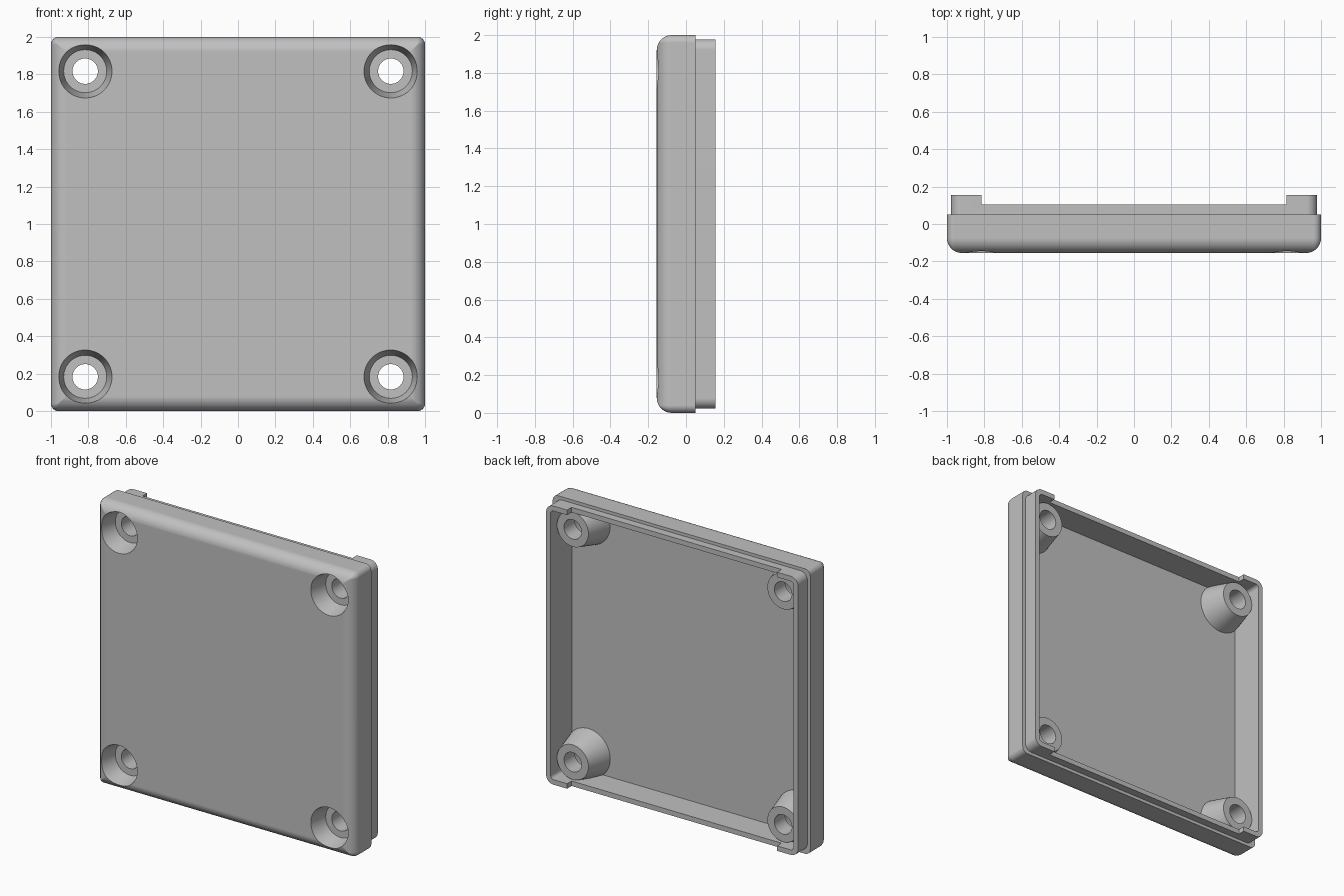
import bpy, bmesh, math
from mathutils import Vector

cube = bpy.data.objects.get("Cube")
if cube:
    bpy.data.objects.remove(cube, do_unlink=True)

FRONT, STEP, BACK, FLOOR = -0.155, 0.05, 0.155, -0.085
FILLET = 0.08
SCREW = 0.817          # screw offset from the centre along x and z

grey = bpy.data.materials.new("light grey plastic")
grey.use_nodes = True
color = (0.53, 0.53, 0.53, 1)
grey.diffuse_color = color
bsdf = next(n for n in grey.node_tree.nodes if n.type == 'BSDF_PRINCIPLED')
bsdf.inputs["Base Color"].default_value = color
bsdf.inputs["Roughness"].default_value = 0.6


def loft(name, rings, closed=False):
    """Skin a list of point rings, capping both ends."""
    bm = bmesh.new()
    loops = [[bm.verts.new(p) for p in ring] for ring in rings]
    n = len(loops[0])
    for a, b in zip(loops, loops[1:]):
        for i in range(n):
            j = (i + 1) % n
            bm.faces.new((a[i], a[j], b[j], b[i]))
    bm.faces.new(loops[0])
    bm.faces.new(loops[-1])
    bmesh.ops.recalc_face_normals(bm, faces=bm.faces)
    mesh = bpy.data.meshes.new(name)
    bm.to_mesh(mesh)
    bm.free()
    mesh.materials.append(grey)
    obj = bpy.data.objects.new(name, mesh)
    bpy.context.collection.objects.link(obj)
    return obj


def square_ring(inset, y, radius, steps=6):
    """Rounded square in the xz plane."""
    c = 1 - inset - radius
    pts = []
    for k, (sx, sz) in enumerate(((1, 1), (-1, 1), (-1, -1), (1, -1))):
        for s in range(steps + 1):
            t = math.pi / 2 * (k + s / steps)
            pts.append(Vector((sx * c + radius * math.cos(t), y,
                               1 + sz * c + radius * math.sin(t))))
    return pts


def lathe(name, x, z, profile, sides=48):
    """Stack of circles (radius, y) about an axis along y."""
    rings = [[Vector((x + r * math.cos(2 * math.pi * i / sides), y,
                      z + r * math.sin(2 * math.pi * i / sides)))
              for i in range(sides)] for r, y in profile]
    return loft(name, rings)


def boolean(target, tool, operation):
    tool.hide_render = True
    mod = target.modifiers.new(operation.lower(), 'BOOLEAN')
    mod.object, mod.operation, mod.solver = tool, operation, 'EXACT'
    bpy.context.view_layer.objects.active = target
    bpy.ops.object.modifier_apply(modifier=mod.name)
    bpy.data.objects.remove(tool, do_unlink=True)


# Cover shell: filleted front, stepped lip and hollow back
rings = []
for i in range(9):
    t = math.pi / 2 * i / 8
    inset = FILLET * (1 - math.sin(t))
    rings.append(square_ring(inset, FRONT + FILLET * (1 - math.cos(t)),
                             max(0.04 - inset, 0.003)))
rings += [square_ring(0, STEP, 0.04),
          square_ring(0.022, STEP, 0.055),
          square_ring(0.022, BACK, 0.055),
          square_ring(0.057, BACK, 0.025),
          square_ring(0.057, FLOOR, 0.025)]
cover = loft("cover", rings)

# Lowered middle of the top and bottom lip
bpy.ops.mesh.primitive_cube_add(size=1, location=(0, 0.205, 1))
notch = bpy.context.object
notch.name = "lip_notch_cutter"
notch.scale = (1.63, 0.2, 3)
bpy.ops.object.transform_apply(location=False, rotation=False, scale=True)
notch.data.materials.append(grey)
boolean(cover, notch, 'DIFFERENCE')

# Tapered screw bosses with a deep recess and a through hole
for sx in (-1, 1):
    for sz in (-1, 1):
        x, z = sx * SCREW, 1 + sz * SCREW
        boss = lathe("screw_boss", x, z, [(0.172, FLOOR - 0.01), (0.122, 0.09)])
        boolean(cover, boss, 'UNION')
        recess = lathe("screw_recess_cutter", x, z,
                       [(0.15, FRONT - 0.03), (0.115, -0.03),
                        (0.068, -0.03), (0.068, 0.3)])
        boolean(cover, recess, 'DIFFERENCE')

# Smooth curves, crisp edges, flat large faces
bpy.ops.object.select_all(action='DESELECT')
cover.select_set(True)
bpy.context.view_layer.objects.active = cover
bpy.ops.object.shade_smooth_by_angle(angle=math.radians(30))
weighted = cover.modifiers.new("flat_faces", 'WEIGHTED_NORMAL')
weighted.keep_sharp = True
